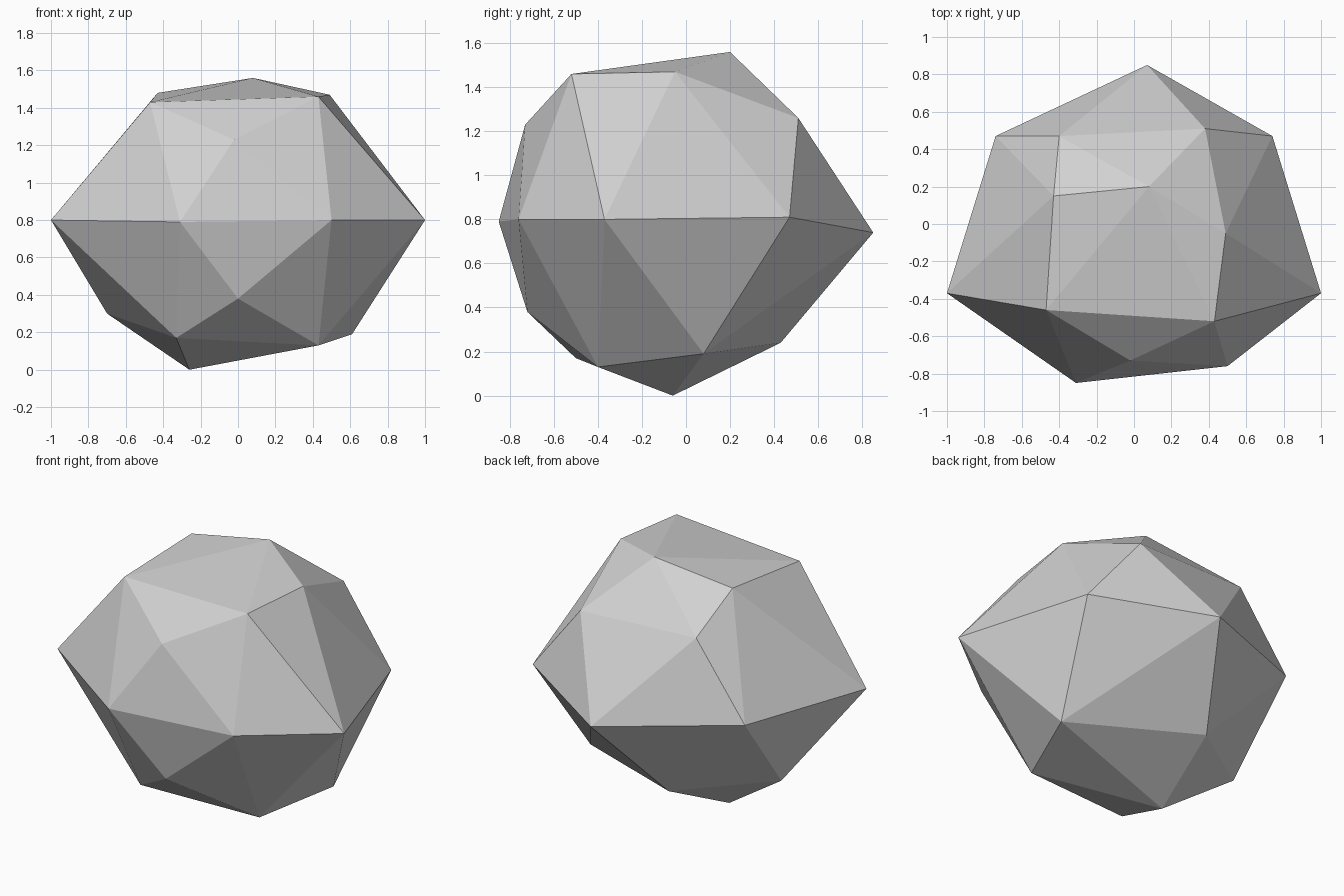
import bpy
import bmesh

# Remove the default cube if present
default_cube = bpy.data.objects.get("Cube")
if default_cube:
    bpy.data.objects.remove(default_cube, do_unlink=True)


def flat_material(name, colour):
    material = bpy.data.materials.new(name)
    material.use_nodes = True
    material.diffuse_color = colour
    shader = next(n for n in material.node_tree.nodes if n.type == "BSDF_PRINCIPLED")
    shader.inputs["Base Color"].default_value = colour
    shader.inputs["Roughness"].default_value = 0.9
    return material


def faceted_boulder(name, rings, material):
    """Wrap flat facets around rings of corner points."""
    bm = bmesh.new()
    for ring in rings:
        for corner in ring:
            bm.verts.new(corner)
    hull = bmesh.ops.convex_hull(bm, input=bm.verts[:], use_existing_faces=False)
    spare = {g for g in hull["geom_interior"] + hull["geom_unused"]
             if isinstance(g, bmesh.types.BMVert)}
    bmesh.ops.delete(bm, geom=list(spare), context="VERTS")
    bmesh.ops.recalc_face_normals(bm, faces=bm.faces[:])
    for face in bm.faces:
        face.smooth = False
    mesh = bpy.data.meshes.new(name)
    bm.to_mesh(mesh)
    bm.free()
    mesh.materials.append(material)
    boulder = bpy.data.objects.new(name, mesh)
    bpy.context.collection.objects.link(boulder)
    return boulder


# Crown: peak and the shoulder corners around it
crown = [
    (.08, .2, 1.56), (-.43, .15, 1.48), (-.47, -.46, 1.43), (-.02, -.73, 1.23),
    (.43, -.52, 1.46), (.49, -.05, 1.47), (.38, .51, 1.26), (-.4, .47, 1.28),
]

# Girdle: the widest ring at mid height
girdle = [
    (-1, -.37, .8), (-.31, -.85, .79), (.5, -.76, .8), (1, -.37, .8),
    (.74, .47, .81), (.07, .85, .74), (-.74, .47, .82),
]

# Underside: lower corners down to the resting point
underside = [
    (0, -.72, .38), (-.33, -.5, .17), (.43, -.4, .13), (.61, .08, .19),
    (-.18, .43, .24), (-.7, .05, .3), (-.26, -.06, 0),
]

stone_grey = flat_material("stone grey", (.64, .64, .64, 1))
faceted_boulder("boulder", (crown, girdle, underside), stone_grey)
